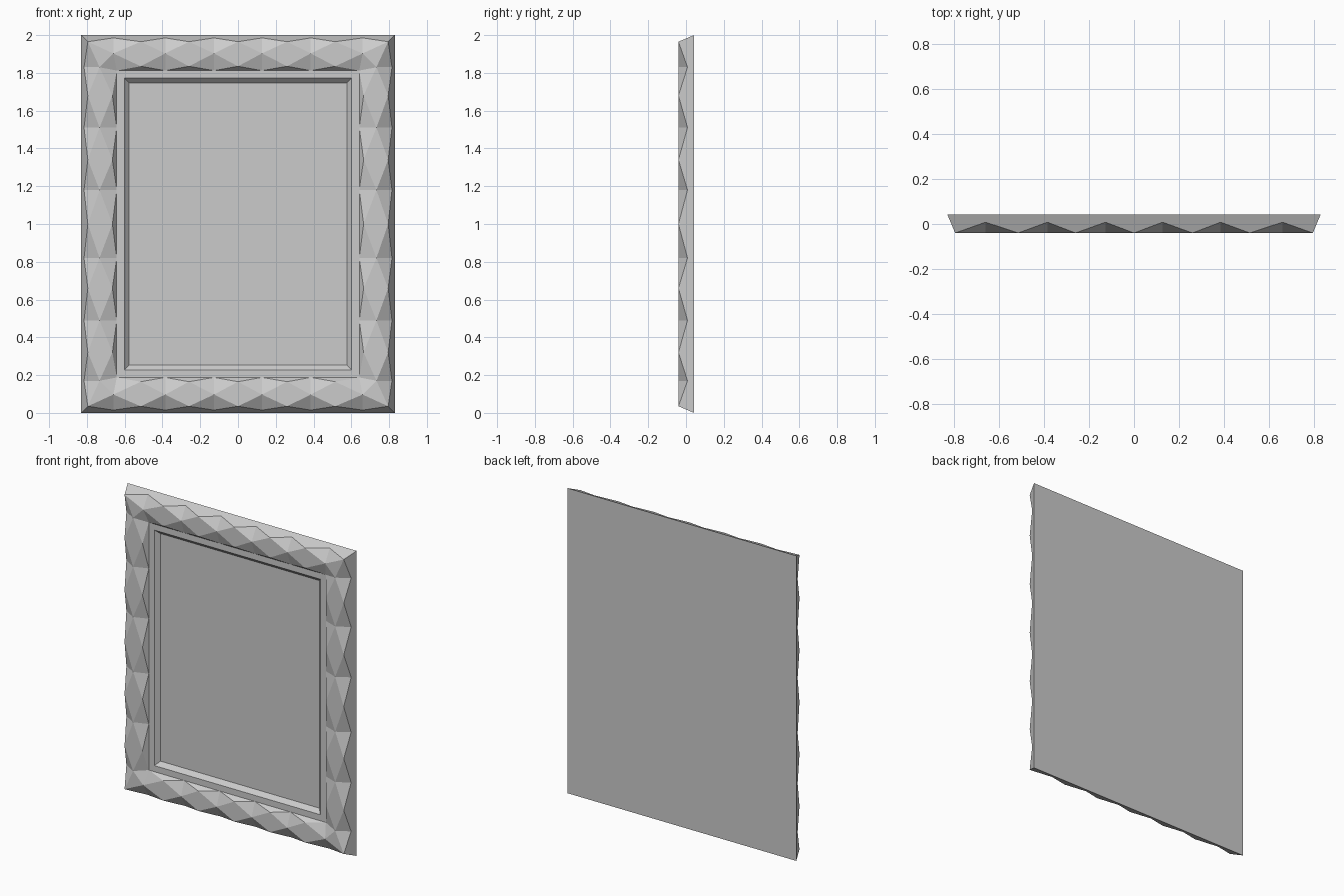
import bpy
import bmesh
from mathutils import Vector

cube = bpy.data.objects.get("Cube")
if cube:
    bpy.data.objects.remove(cube, do_unlink=True)

HALF_W, HALF_H = 0.83, 1.0
BACK, FRONT, NOTCH = 0.043, -0.04, 0.008    # depths of back, crest and outer notches
LEDGE, PANEL = -0.007, 0.02                 # depths of inner ledge and recessed panel
CREST, MID, INNER, EDGE = 0.035, 0.097, 0.165, 0.188   # insets from the outer rim
LIP, FLOOR = 0.228, 0.254
NOTCH_IN = CREST * (BACK - NOTCH) / (BACK - FRONT)

grey = bpy.data.materials.new("light_grey")
grey.use_nodes = True
grey.diffuse_color = (0.6, 0.6, 0.6, 1)
grey.node_tree.nodes["Principled BSDF"].inputs["Base Color"].default_value = (0.6, 0.6, 0.6, 1)

bm = bmesh.new()


def face(points):
    bm.faces.new([bm.verts.new(p) for p in points])


def build_side(place, half, crests, notches):
    """One faceted rail; place(along, inset, depth) gives a point."""
    n = len(notches)
    corner = half - EDGE
    peak = [place(a, CREST, FRONT) for a in crests]
    notch = [place(a, NOTCH_IN, NOTCH) for a in notches]
    mid = [place(a, MID, FRONT) for a in notches]
    inner = [place(a, INNER, FRONT) for a in crests]
    foot = [place(a, EDGE, LEDGE) for a in [-corner] + notches[1:-1] + [corner]]

    # sloping outer flank with its zigzag upper edge
    zigzag = [p for pair in zip(peak, notch) for p in pair] + [peak[-1]]
    face([place(-half, 0, BACK)] + zigzag + [place(half, 0, BACK)])
    # facets falling from the crests to the notches
    for i in range(n):
        face([peak[i], notch[i], mid[i]])
        face([notch[i], peak[i + 1], mid[i]])
        if i > 0:
            face([inner[i], mid[i], foot[i]])
        if i < n - 1:
            face([mid[i], inner[i + 1], foot[i]])
    # flat diamonds and the inner wall
    for i in range(1, n):
        face([peak[i], mid[i - 1], inner[i], mid[i]])
        face([foot[i - 1], inner[i], foot[i]])
    # ledge and bevel down to the panel
    lip = [place(s * (half - LIP), LIP, LEDGE) for s in (-1, 1)]
    floor = [place(s * (half - FLOOR), FLOOR, PANEL) for s in (-1, 1)]
    face(foot + lip[::-1])
    face(lip + floor[::-1])


def mirrored(values):
    return [-v for v in values] + [v for v in reversed(values) if v]


wide_crests, wide_notches = mirrored([0.795, 0.515, 0.26, 0]), mirrored([0.66, 0.385, 0.127])
tall_crests, tall_notches = mirrored([0.965, 0.68, 0.34, 0]), mirrored([0.83, 0.51, 0.18])

for s in (-1, 1):
    # top and bottom rails, then left and right rails
    build_side(lambda a, i, d: Vector((a, d, 1 + s * (HALF_H - i))),
               HALF_W, wide_crests, wide_notches)
    build_side(lambda a, i, d: Vector((s * (HALF_W - i), d, 1 + a)),
               HALF_H, tall_crests, tall_notches)

# corner facets
for sx in (-1, 1):
    for sz in (-1, 1):
        def at(x, y, z):
            return Vector((sx * x, y, 1 + sz * z))
        a = at(wide_notches[-1], FRONT, HALF_H - MID)
        b = at(HALF_W - MID, FRONT, tall_notches[-1])
        face([at(HALF_W - CREST, FRONT, HALF_H - CREST), a, b])
        face([a, at(HALF_W - EDGE, LEDGE, HALF_H - EDGE), b])

# recessed panel and flat back
for inset, depth in ((FLOOR, PANEL), (0, BACK)):
    w, h = HALF_W - inset, HALF_H - inset
    face([Vector((x, depth, 1 + z)) for x, z in ((-w, -h), (w, -h), (w, h), (-w, h))])

bmesh.ops.remove_doubles(bm, verts=bm.verts[:], dist=0.0005)
bmesh.ops.recalc_face_normals(bm, faces=bm.faces[:])
mesh = bpy.data.meshes.new("faceted_picture_frame")
bm.to_mesh(mesh)
bm.free()
mesh.materials.append(grey)
frame = bpy.data.objects.new("faceted_picture_frame", mesh)
bpy.context.collection.objects.link(frame)
